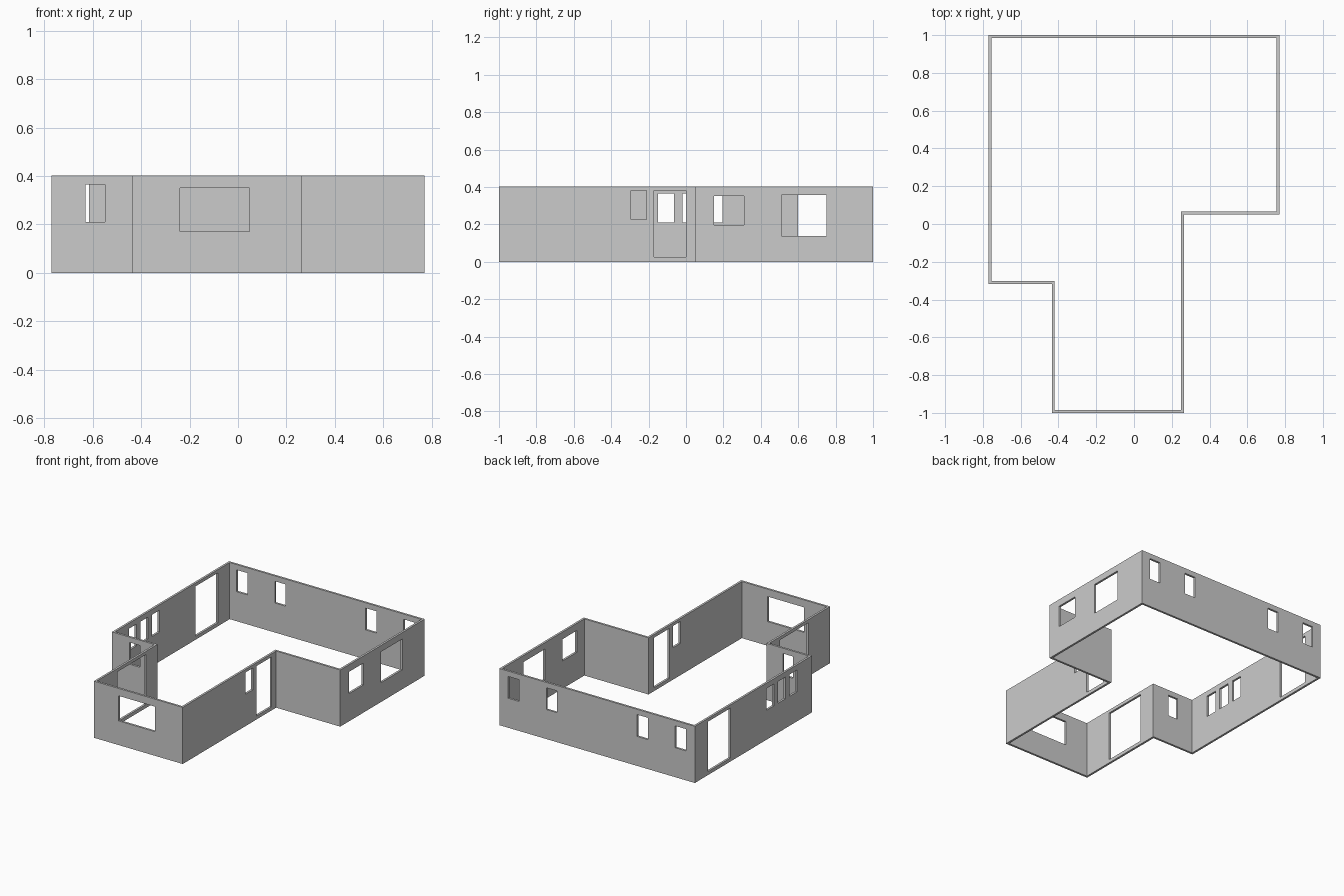
import bpy, bmesh
from mathutils import Vector

if "Cube" in bpy.data.objects:
    bpy.data.objects.remove(bpy.data.objects["Cube"])

H, T = 0.403, 0.015          # wall height and thickness

# Outer footprint, counter-clockwise
plan = [Vector(p) for p in [(-0.77, 1), (-0.77, -0.318), (-0.435, -0.318), (-0.435, -1),
                            (0.265, -1), (0.265, 0.05), (0.77, 0.05), (0.77, 1)]]
n = len(plan)


def left_normal(a, b):
    d = (b - a).normalized()
    return Vector((-d.y, d.x))


# Inner footprint: each corner moved inwards along both neighbouring walls' normals
inner = [plan[i] + T * (left_normal(plan[i - 1], plan[i]) + left_normal(plan[i], plan[(i + 1) % n]))
         for i in range(n)]


def make_object(name, bm):
    bmesh.ops.recalc_face_normals(bm, faces=bm.faces)
    mesh = bpy.data.meshes.new(name)
    bm.to_mesh(mesh)
    bm.free()
    obj = bpy.data.objects.new(name, mesh)
    bpy.context.collection.objects.link(obj)
    return obj


# Continuous wall ring
bm = bmesh.new()
loops = [[bm.verts.new((p.x, p.y, z)) for p in pts]
         for pts, z in ((plan, 0), (plan, H), (inner, H), (inner, 0))]
for k in range(4):
    a, b = loops[k], loops[(k + 1) % 4]
    for i in range(n):
        j = (i + 1) % n
        bm.faces.new((a[i], a[j], b[j], b[i]))
walls = make_object("walls", bm)

# Openings: wall axis, wall position, span start, span end, bottom, top
DOOR, SMALL = (0.025, 0.38), (0.21, 0.365)
openings = [
    ("x", 0.762, 0.15, 0.31, 0.197, 0.352),         # right wall windows
    ("x", 0.762, 0.51, 0.75, 0.138, 0.357),
    ("x", 0.257, -0.295, -0.21, 0.227, 0.382),      # inner right wall window and door
    ("x", 0.257, -0.17, 0.0, *DOOR),
    ("x", -0.427, -0.755, -0.435, *DOOR),           # wide door in the front wing
    ("x", -0.762, 0.60, 0.855, *DOOR),              # left wall door
    ("y", -0.992, -0.24, 0.047, 0.172, 0.35),       # front window
    ("y", -0.31, -0.63, -0.55, *SMALL),             # left recess window
]
# Row of three windows in the left wall
openings += [("x", -0.762, -0.15 + 0.13 * i, -0.065 + 0.13 * i, *SMALL) for i in range(3)]
# Mirrored windows in the back wall
for s in (-1, 1):
    openings += [("y", 0.992, s * a, s * b, *SMALL) for a, b in ((0.315, 0.40), (0.615, 0.70))]

bm = bmesh.new()
for axis, pos, a, b, z0, z1 in openings:
    mid, width = (a + b) / 2, abs(b - a)
    centre = (pos, mid) if axis == "x" else (mid, pos)
    size = (0.05, width) if axis == "x" else (width, 0.05)
    verts = bmesh.ops.create_cube(bm, size=1)["verts"]
    bmesh.ops.scale(bm, vec=(*size, z1 - z0), verts=verts)
    bmesh.ops.translate(bm, vec=(*centre, (z0 + z1) / 2), verts=verts)
cutter = make_object("opening_cutter", bm)
cutter.hide_render = True

# Cut the openings, then drop the helper
mod = walls.modifiers.new("openings", "BOOLEAN")
mod.operation, mod.solver, mod.object = "DIFFERENCE", "EXACT", cutter
bpy.context.view_layer.objects.active = walls
bpy.ops.object.modifier_apply(modifier=mod.name)
bpy.data.objects.remove(cutter)
